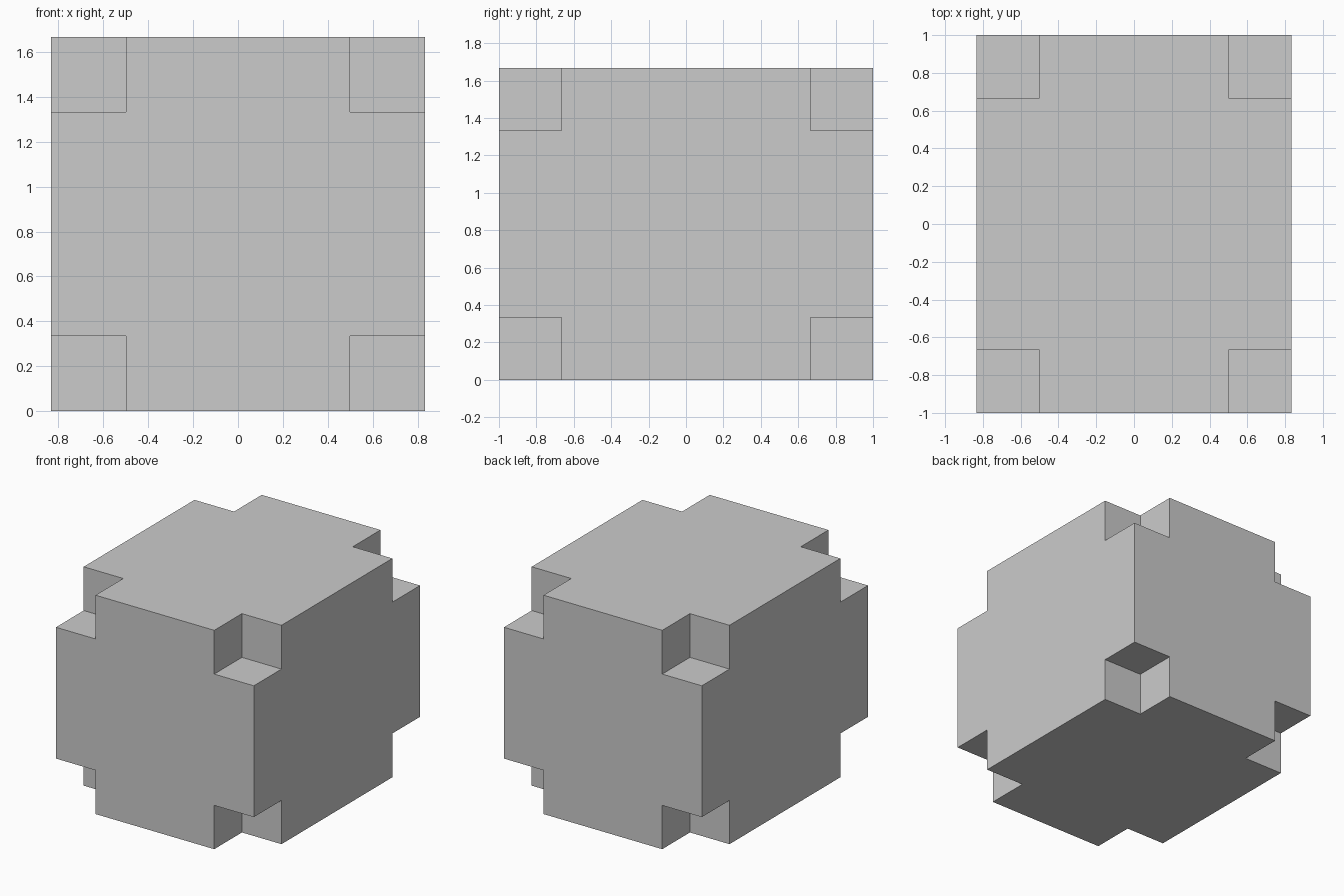
import bpy
from itertools import product

if "Cube" in bpy.data.objects:
    bpy.data.objects.remove(bpy.data.objects["Cube"])

SIZE = (5 / 3, 2.0, 5 / 3)
NOTCH = 1 / 3


def box(name, size, location):
    bpy.ops.mesh.primitive_cube_add(size=1, location=location)
    obj = bpy.context.object
    obj.name = name
    obj.scale = size
    bpy.ops.object.transform_apply(location=False, rotation=False, scale=True)
    return obj


# Main block standing on the ground
centre = (0, 0, SIZE[2] / 2)
block = box("notched_block", SIZE, centre)

# One cube cutter per corner, reaching one notch deep on every axis
cutters = []
for signs in product((-1, 1), repeat=3):
    corner = [c + s * d / 2 for c, s, d in zip(centre, signs, SIZE)]
    cutters.append(box("corner_cutter", (2 * NOTCH,) * 3, corner))

# Join the cutters and carve all eight corners at once
bpy.ops.object.select_all(action='DESELECT')
for c in cutters:
    c.select_set(True)
bpy.context.view_layer.objects.active = cutters[0]
bpy.ops.object.join()
cutter = bpy.context.object
cutter.hide_render = True

mod = block.modifiers.new("corner_notches", 'BOOLEAN')
mod.operation = 'DIFFERENCE'
mod.solver = 'EXACT'
mod.object = cutter
bpy.context.view_layer.objects.active = block
bpy.ops.object.modifier_apply(modifier=mod.name)
bpy.data.objects.remove(cutter)
